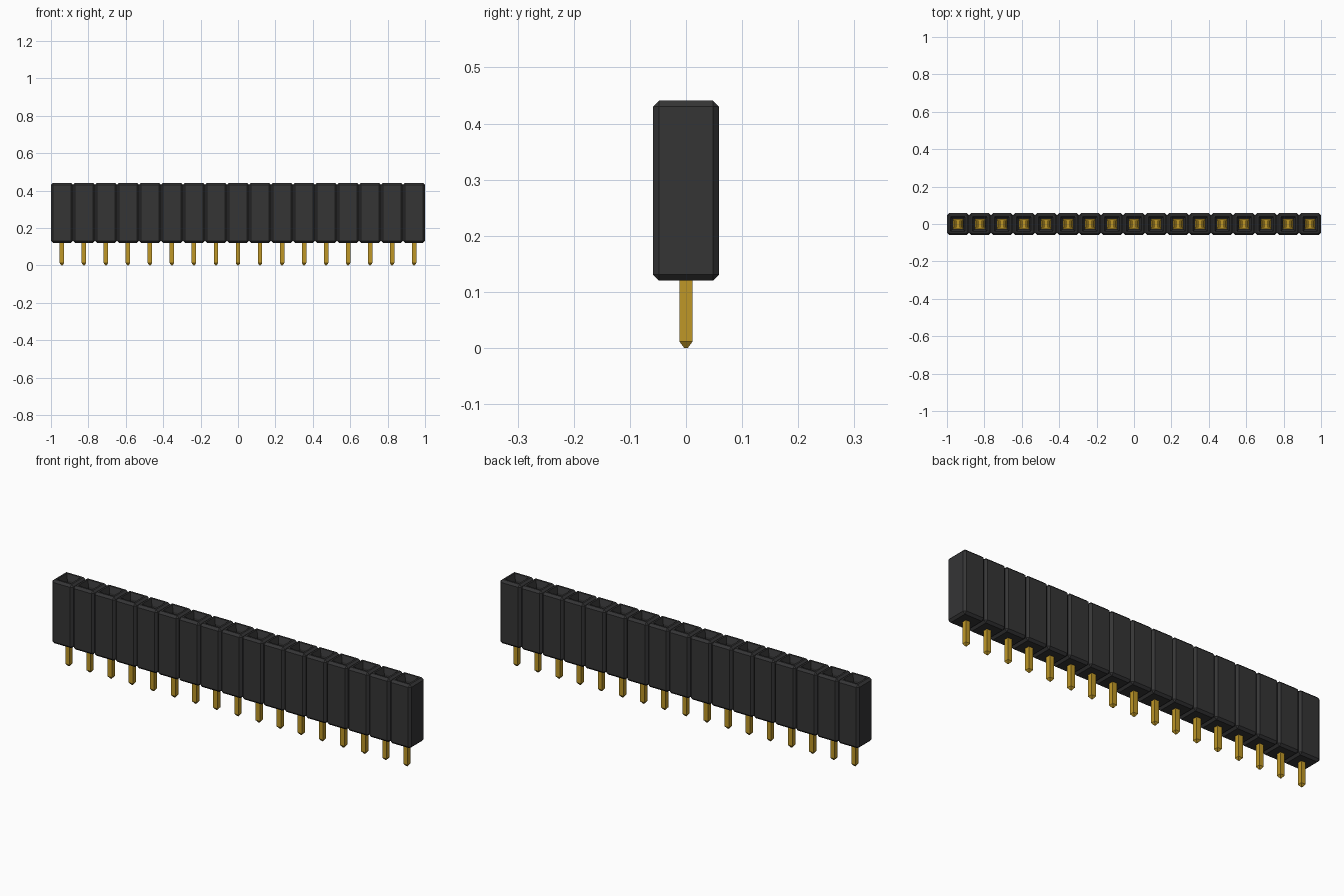
import bpy, bmesh
from mathutils import Matrix, Vector

cube = bpy.data.objects.get("Cube")
if cube:
    bpy.data.objects.remove(cube, do_unlink=True)

COUNT = 17
PITCH = 2 / COUNT
BOTTOM, TOP = 0.12, 0.441
CHAMFER = 0.011


def material(name, color):
    m = bpy.data.materials.new(name)
    m.use_nodes = True
    m.diffuse_color = color
    m.node_tree.nodes["Principled BSDF"].inputs["Base Color"].default_value = color
    return m


black = material("black plastic", (0.035, 0.035, 0.036, 1))
gold = material("gold metal", (0.52, 0.31, 0.02, 1))


def add_box(bm, lo, hi):
    lo, hi = Vector(lo), Vector(hi)
    mat = Matrix.Translation((lo + hi) / 2) @ Matrix.Diagonal((*(hi - lo), 1))
    return bmesh.ops.create_cube(bm, size=1, matrix=mat)["verts"]


def top_face(bm):
    return max(bm.faces, key=lambda f: f.calc_center_median().z)


def make_row(name, bm, mat):
    """Turn one cell into an object repeated along x."""
    bmesh.ops.recalc_face_normals(bm, faces=bm.faces)
    mesh = bpy.data.meshes.new(name)
    bm.to_mesh(mesh)
    bm.free()
    mesh.materials.append(mat)
    ob = bpy.data.objects.new(name, mesh)
    bpy.context.collection.objects.link(ob)
    ob.location.x = -PITCH * (COUNT - 1) / 2
    arr = ob.modifiers.new("row", "ARRAY")
    arr.count = COUNT
    arr.use_relative_offset = False
    arr.use_constant_offset = True
    arr.constant_offset_displace = (PITCH, 0, 0)


# Chamfered housing with a funnel-mouthed square socket
h = PITCH / 2
bm = bmesh.new()
add_box(bm, (-h, -h, BOTTOM), (h, h, TOP))
bmesh.ops.bevel(bm, geom=bm.edges[:], offset=CHAMFER, segments=1,
                affect="EDGES", profile=0.5)
socket = top_face(bm)
for thickness, depth in ((0.009, 0), (0.009, -0.03), (0, -0.23)):
    bmesh.ops.inset_individual(bm, faces=[socket], thickness=thickness, depth=depth,
                               use_even_offset=True)
make_row("socket_housing", bm, black)

# Square solder pin with a tapered tip
bm = bmesh.new()
r = 0.012
add_box(bm, (-r, -r, 0.012), (r, r, 0.19))
low = min(bm.faces, key=lambda f: f.calc_center_median().z)
bmesh.ops.inset_individual(bm, faces=[low], thickness=0.009, depth=0.012,
                           use_even_offset=True)
make_row("solder_pin", bm, gold)

# Spring contact: base plate and two leaves leaning inward
bm = bmesh.new()
add_box(bm, (-0.027, -0.027, 0.185), (0.027, 0.027, 0.2))
for side in (-1, 1):
    xs = sorted((side * 0.021, side * 0.027))
    verts = add_box(bm, (xs[0], -0.02, 0.195), (xs[1], 0.02, 0.34))
    for v in verts:
        if v.co.z > 0.3:
            v.co.x -= side * 0.012
make_row("spring_contact", bm, gold)
